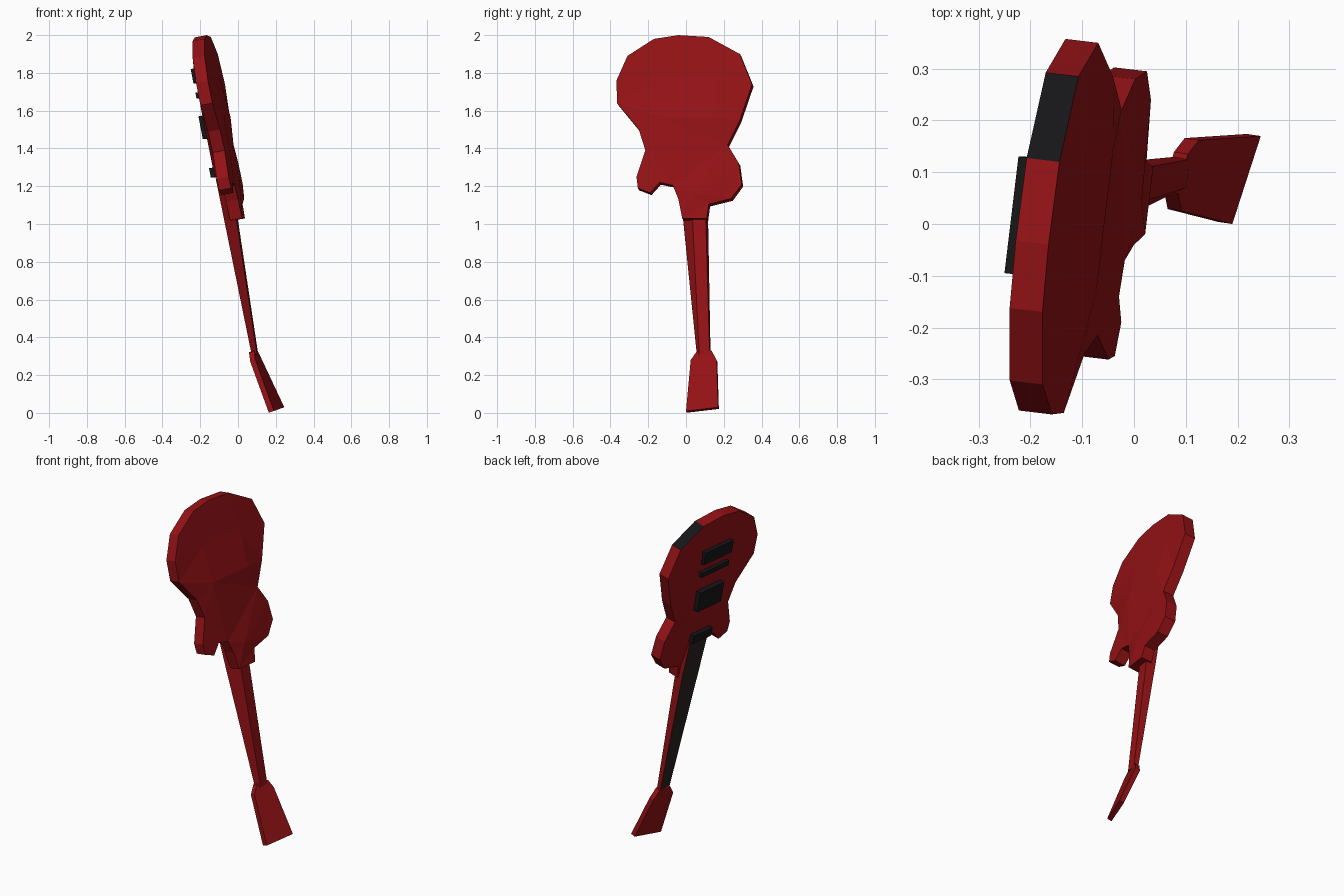
import bpy, bmesh
from mathutils import Vector
from mathutils.geometry import delaunay_2d_cdt

if "Cube" in bpy.data.objects:
    bpy.data.objects.remove(bpy.data.objects["Cube"])


def material(name, rgb):
    m = bpy.data.materials.new(name)
    m.diffuse_color = (*rgb, 1)
    m.use_nodes = True
    m.node_tree.nodes["Principled BSDF"].inputs["Base Color"].default_value = m.diffuse_color
    return m


RED = material("red_lacquer", (0.3, 0.006, 0.008))
BLACK = material("black_plastic", (0.008, 0.008, 0.009))
WOOD = material("dark_fingerboard", (0.022, 0.016, 0.014))

NORMAL = Vector((1, -0.12, 0.19)).normalized()   # front-to-back direction
RIM = 0.065                                      # body edge thickness


def place(y, z, d):
    """Point on the leaning guitar plane, pushed back by depth d."""
    return Vector((0.153 + 0.12 * y - 0.19 * z, y, z)) + NORMAL * d


def finish(name, bm, mats):
    bmesh.ops.recalc_face_normals(bm, faces=bm.faces)
    me = bpy.data.meshes.new(name)
    bm.to_mesh(me)
    bm.free()
    for m in mats:
        me.materials.append(m)
    ob = bpy.data.objects.new(name, me)
    bpy.context.collection.objects.link(ob)
    return ob


def loft(name, rings, mats, colour=lambda i: 0):
    """Skin closed rings of points together and cap both ends."""
    bm = bmesh.new()
    vs = [[bm.verts.new(p) for p in r] for r in rings]
    n = len(rings[0])
    for a, b in zip(vs, vs[1:]):
        for i in range(n):
            j = (i + 1) % n
            bm.faces.new((a[i], a[j], b[j], b[i])).material_index = colour(i)
    bm.faces.new(vs[0])
    bm.faces.new(vs[-1])
    return finish(name, bm, mats)


# Body: outline (y, z), with a raised front and a contoured back
outline = [(-.04, 2.0), (.12, 1.99), (.285, 1.9), (.35, 1.74), (.285, 1.55),
           (.22, 1.42), (.28, 1.32), (.295, 1.21), (.24, 1.135), (.12, 1.105),
           (.11, 1.03), (-.02, 1.03), (-.04, 1.13), (-.07, 1.205),
           (-.14, 1.22), (-.19, 1.165), (-.255, 1.19), (-.262, 1.25),
           (-.215, 1.39), (-.25, 1.5), (-.365, 1.64), (-.368, 1.76),
           (-.31, 1.89), (-.17, 1.98)]
outline = [(y - NORMAL.y * RIM, z - NORMAL.z * RIM) for y, z in outline]
front_pts = [(-.15, 1.8, -.025), (.16, 1.8, -.025), (.16, 1.55, -.025),
             (-.14, 1.55, -.025), (-.08, 1.28, -.03), (.13, 1.28, -.03)]
back_pts = [(-.14, 1.76, .068), (.16, 1.77, .068), (.16, 1.55, .085),
            (-.12, 1.55, .085), (.05, 1.15, .076)]

bm = bmesh.new()
n = len(outline)
rims = []
for depth, inner in ((0, front_pts), (RIM, back_pts)):
    flat = [Vector(p) for p in outline] + [Vector(p[:2]) for p in inner]
    depths = [depth] * n + [p[2] for p in inner]
    edges = [(i, (i + 1) % n) for i in range(n)]
    _, _, tris, orig, _, _ = delaunay_2d_cdt(flat, edges, [], 1, 1e-5)
    vs = [bm.verts.new(place(p.x, p.y, d)) for p, d in zip(flat, depths)]
    for t in tris:
        bm.faces.new([vs[orig[k][0]] for k in t])
    rims.append(vs[:n])
for i in range(n):
    j = (i + 1) % n
    f = bm.faces.new((rims[0][i], rims[0][j], rims[1][j], rims[1][i]))
    f.material_index = 1 if i == 1 else 0        # black patch on the edge
finish("body", bm, [RED, BLACK])

# Neck: trapezoid sections tapering down, dark playing face
sections = [
    (1.24, [(-.118, -.035), (-.1, .105), (-.05, .095), (-.06, .02)]),
    (1.02, [(-.073, -.015), (-.055, .117), (.0, .105), (-.008, .035)]),
    (.31, [(.072, .057), (.081, .13), (.107, .125), (.101, .07)])]
loft("neck", [[(x, y, z) for x, y in s] for z, s in sections],
     [RED, WOOD], lambda i: 1 if i == 0 else 0)

# Headstock: flared paddle angled away from the neck
head = [(.085, .06, .33), (.104, .135, .33), (.125, .162, .28),
        (.245, .17, .03), (.19, 0, .01), (.092, .025, .28)]
loft("headstock", [[Vector(p) - Vector((.027, -.004, .009)) for p in head],
                   head], [RED])

# Black fittings on the front: (name, low z, high z, width, height)
for name, z0, z1, w, h in (("tailpiece", 1.745, 1.82, .225, .045),
                           ("bridge", 1.665, 1.695, .22, .045),
                           ("lower_pickup", 1.45, 1.57, .19, .055),
                           ("upper_pickup", 1.245, 1.295, .15, .055)):
    c = .012 + (1.79 - (z0 + z1) / 2) * .045
    rect = [(c - w / 2, z0), (c + w / 2, z0), (c + w / 2, z1), (c - w / 2, z1)]
    rect = [(y, z + h * NORMAL.z) for y, z in rect]
    loft(name, [[place(y, z, d) for y, z in rect] for d in (-h, -.005)],
         [BLACK])
